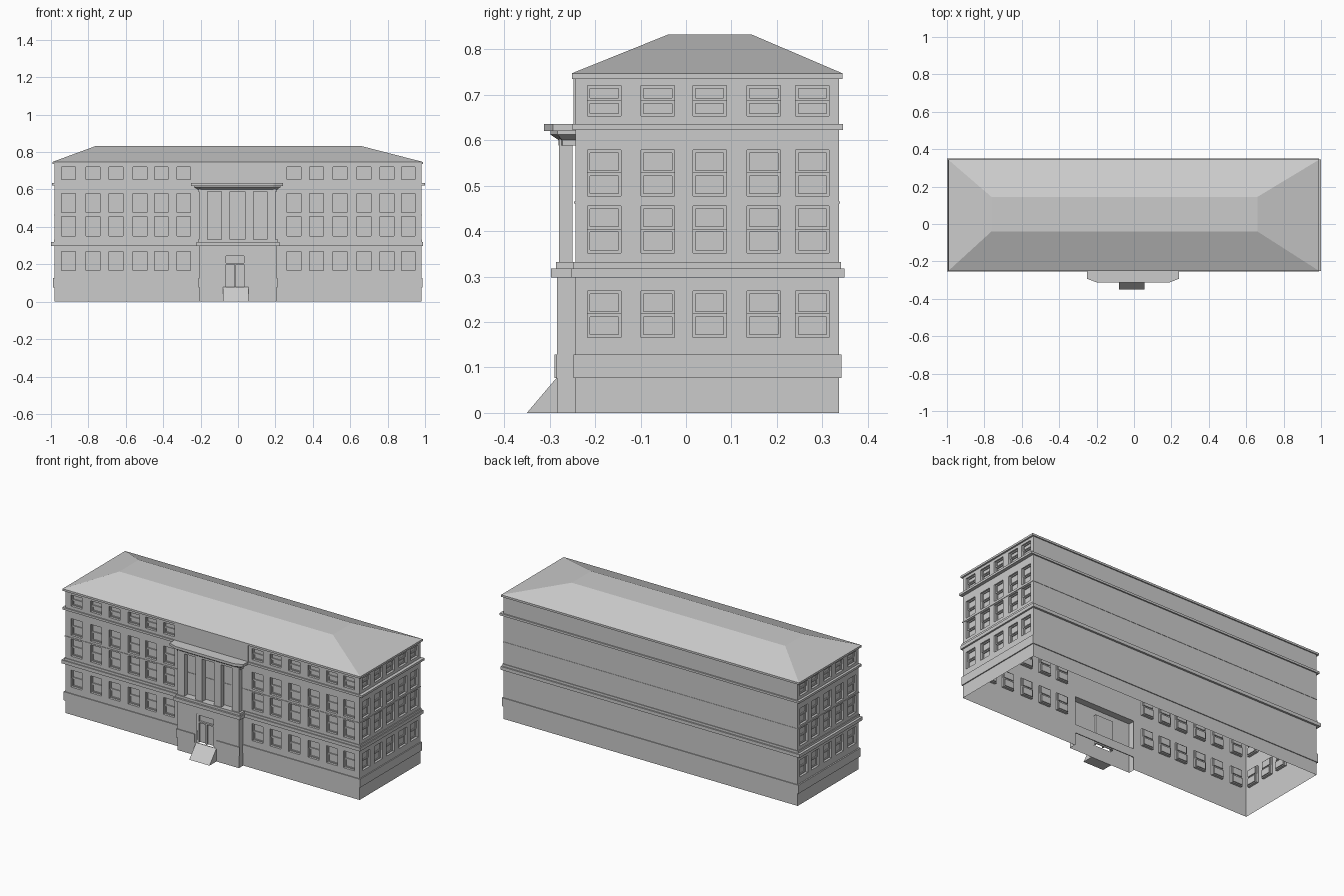
import bpy, bmesh
from mathutils import Vector

if "Cube" in bpy.data.objects:
    bpy.data.objects.remove(bpy.data.objects["Cube"])

X0, X1, Y0, Y1 = -0.98, 0.98, -0.243, 0.337   # wall planes
TOP = 0.74


def finish(name, bm, recalc=True):
    bmesh.ops.remove_doubles(bm, verts=bm.verts, dist=1e-5)
    if recalc:
        bmesh.ops.recalc_face_normals(bm, faces=bm.faces)
    me = bpy.data.meshes.new(name)
    bm.to_mesh(me)
    bm.free()
    ob = bpy.data.objects.new(name, me)
    bpy.context.collection.objects.link(ob)
    return ob


def add_box(bm, a, b, skip_back=False):
    """Axis box between corners a and b"""
    vs = [bm.verts.new((x, y, z)) for z in (a[2], b[2])
          for x, y in ((a[0], a[1]), (b[0], a[1]), (b[0], b[1]), (a[0], b[1]))]
    faces = [(3, 2, 1, 0), (4, 5, 6, 7), (0, 1, 5, 4), (1, 2, 6, 5), (3, 0, 4, 7)]
    if not skip_back:
        faces.append((2, 3, 7, 6))
    for f in faces:
        bm.faces.new([vs[i] for i in f])


def box(name, a, b):
    bm = bmesh.new()
    add_box(bm, a, b)
    return finish(name, bm)


def prism(name, pts, z0, z1, pts_low=None):
    """Vertical prism, optionally with a different lower outline"""
    bm = bmesh.new()
    lo = [bm.verts.new((x, y, z0)) for x, y in (pts_low or pts)]
    hi = [bm.verts.new((x, y, z1)) for x, y in pts]
    n = len(pts)
    bm.faces.new(lo[::-1])
    bm.faces.new(hi)
    for i in range(n):
        j = (i + 1) % n
        bm.faces.new((lo[i], lo[j], hi[j], hi[i]))
    return finish(name, bm)


def ring(name, x0, x1, y0, y1, z0, z1):
    """Moulding that runs around the outside of the walls"""
    def loop(a, b, c, d, z):
        return [bm.verts.new(p) for p in ((a, c, z), (b, c, z), (b, d, z), (a, d, z))]
    bm = bmesh.new()
    loops = [loop(x0, x1, y0, y1, z0), loop(x0, x1, y0, y1, z1),
             loop(X0, X1, Y0, Y1, z1), loop(X0, X1, Y0, Y1, z0)]
    for k in range(4):
        p, q = loops[k], loops[(k + 1) % 4]
        for i in range(4):
            j = (i + 1) % 4
            bm.faces.new((p[i], p[j], q[j], q[i]))
    return finish(name, bm)


def wall(name, origin, u_dir, width, height, windows=(), openings=()):
    """Single-skin wall with sash windows recessed into it"""
    o, ud, zd = Vector(origin), Vector(u_dir), Vector((0, 0, 1))
    out = ud.cross(zd)
    bm = bmesh.new()

    def quad(*pts):
        bm.faces.new([bm.verts.new(o + ud * u + out * d + zd * z) for u, d, z in pts])

    def flat(u0, u1, z0, z1, d):
        quad((u0, d, z0), (u1, d, z0), (u1, d, z1), (u0, d, z1))

    def reveal(u0, u1, z0, z1, d0, d1):
        quad((u0, d0, z0), (u1, d0, z0), (u1, d1, z0), (u0, d1, z0))
        quad((u1, d0, z0), (u1, d0, z1), (u1, d1, z1), (u1, d1, z0))
        quad((u1, d0, z1), (u0, d0, z1), (u0, d1, z1), (u1, d1, z1))
        quad((u0, d0, z1), (u0, d0, z0), (u0, d1, z0), (u0, d1, z1))

    holes = list(windows) + list(openings)
    us = sorted({0, width, *[h[0] for h in holes], *[h[1] for h in holes]})
    zs = sorted({0, height, *[h[2] for h in holes], *[h[3] for h in holes]})
    for u0, u1 in zip(us, us[1:]):
        for z0, z1 in zip(zs, zs[1:]):
            cu, cz = (u0 + u1) / 2, (z0 + z1) / 2
            if not any(h[0] < cu < h[1] and h[2] < cz < h[3] for h in holes):
                flat(u0, u1, z0, z1, 0)
    t = 0.006
    for u0, u1, z0, z1 in windows:
        reveal(u0, u1, z0, z1, 0, -0.01)
        zm = (z0 + z1) / 2
        # upper sash sits slightly in front of the lower sash
        for a, b, d in ((z0, zm, -0.014), (zm, z1, -0.010)):
            reveal(u0, u1, a, b, -0.01, d)
            flat(u0, u1, a, a + t, d)
            flat(u0, u1, b - t, b, d)
            flat(u0, u0 + t, a + t, b - t, d)
            flat(u1 - t, u1, a + t, b - t, d)
            reveal(u0 + t, u1 - t, a + t, b - t, d, d - 0.006)
            flat(u0 + t, u1 - t, a + t, b - t, d - 0.006)
    return finish(name, bm, recalc=False)


# Walls with four rows of windows
rows = [(0.166, 0.268), (0.352, 0.455), (0.477, 0.578), (0.653, 0.72)]
front_x = [-0.906, -0.775, -0.652, -0.524, -0.41, -0.29,
           0.30, 0.42, 0.545, 0.674, 0.797, 0.91]
side_y = [-0.18, -0.062, 0.052, 0.171, 0.278]
w = 0.037
front_w = [(x - X0 - w, x - X0 + w, a, b) for x in front_x for a, b in rows]
right_w = [(y - Y0 - w, y - Y0 + w, a, b) for y in side_y for a, b in rows]
left_w = [(Y1 - y - w, Y1 - y + w, a, b) for y in side_y for a, b in rows]
wall("front_wall", (X0, Y0, 0), (1, 0, 0), X1 - X0, TOP, front_w,
     [(-0.2 - X0, 0.2 - X0, 0, 0.298)])
wall("right_wall", (X1, Y0, 0), (0, 1, 0), Y1 - Y0, TOP, right_w)
wall("back_wall", (X1, Y1, 0), (-1, 0, 0), X1 - X0, TOP)
wall("left_wall", (X0, Y1, 0), (0, -1, 0), Y1 - Y0, TOP, left_w)

# Mouldings around the building
ring("plinth_band", -0.988, 0.986, -0.248, 0.342, 0.077, 0.128)
ring("lower_cornice", -1.0, 0.99, -0.253, 0.349, 0.298, 0.318)
ring("lower_cornice_cap", -0.985, 0.985, -0.247, 0.341, 0.318, 0.332)
ring("storey_line", -0.983, 0.983, -0.246, 0.339, 0.461, 0.465)
ring("upper_cornice", -0.995, 1.0, -0.25, 0.345, 0.622, 0.635)
ring("eave", -0.993, 0.99, -0.251, 0.344, 0.735, 0.747)

# Hipped roof with a flat top
bm = bmesh.new()
lo = [bm.verts.new((x, y, 0.747)) for x, y in
      ((-0.993, -0.251), (0.99, -0.251), (0.99, 0.344), (-0.993, 0.344))]
hi = [bm.verts.new((x, y, 0.832)) for x, y in
      ((-0.762, -0.04), (0.66, -0.04), (0.66, 0.145), (-0.762, 0.145))]
bm.faces.new(hi)
for i in range(4):
    j = (i + 1) % 4
    bm.faces.new((lo[i], lo[j], hi[j], hi[i]))
finish("roof", bm, recalc=False)

# Entrance block: front with door opening, two cheeks and a top
PF = -0.284
DX0, DX1, DZ0, DZ1 = -0.075, 0.043, 0.08, 0.255
wall("entrance_front", (-0.205, PF, 0), (1, 0, 0), 0.41, 0.298,
     openings=[(DX0 + 0.205, DX1 + 0.205, DZ0, DZ1)])
wall("entrance_left_cheek", (-0.205, Y0, 0), (0, -1, 0), Y0 - PF, 0.298)
wall("entrance_right_cheek", (0.205, PF, 0), (0, 1, 0), Y0 - PF, 0.298)
box("entrance_ledge", (-0.222, -0.297, 0.298), (0.222, Y0, 0.318))
box("column_base", (-0.215, -0.286, 0.318), (0.215, Y0, 0.332))
for name, a, b in (("left", -0.211, DX0 - 0.012), ("right", DX1 + 0.012, 0.211)):
    box("entrance_band_" + name, (a, -0.289, 0.077), (b, PF, 0.128))

# Door with double leaves and a transom
bm = bmesh.new()
add_box(bm, (DX0, PF + 0.016, DZ0), (DX1, PF + 0.022, DZ1))
mid = (DX0 + DX1) / 2
for a, b, z0, z1 in ((DX0, DX0 + 0.01, DZ0, DZ1), (DX1 - 0.01, DX1, DZ0, DZ1),
                     (mid - 0.004, mid + 0.004, DZ0, 0.2),
                     (DX0, DX1, 0.2, 0.208), (DX0, DX1, DZ1 - 0.01, DZ1)):
    add_box(bm, (a, PF + 0.004, z0), (b, PF + 0.016, z1))
finish("door", bm)

# Sloped entry ramp
bm = bmesh.new()
ends = [[bm.verts.new((x, y, z)) for y, z in ((-0.35, 0), (PF, 0), (PF, 0.078))]
        for x in (-0.08, 0.055)]
bm.faces.new(ends[0])
bm.faces.new(ends[1][::-1])
for i in range(3):
    j = (i + 1) % 3
    bm.faces.new((ends[0][i], ends[0][j], ends[1][j], ends[1][i]))
finish("ramp", bm)

# Square columns
for i, x in enumerate((-0.185, -0.066, 0.06, 0.178)):
    box(f"column_{i + 1}", (x - 0.023, -0.279, 0.332), (x + 0.023, -0.25, 0.602))

# Portico canopy with splayed corners
outer = [(-0.25, Y0), (-0.25, -0.293), (-0.2, -0.312), (0.19, -0.312),
         (0.24, -0.293), (0.24, Y0)]
inner = [(-0.215, Y0), (-0.215, -0.272), (-0.19, -0.28), (0.18, -0.28),
         (0.208, -0.272), (0.208, Y0)]
middle = [(-0.235, Y0), (-0.235, -0.283), (-0.197, -0.298), (0.187, -0.298),
          (0.226, -0.283), (0.226, Y0)]
prism("entablature", inner, 0.588, 0.6)
prism("canopy_soffit", middle, 0.6, 0.612, inner)
prism("canopy_bed", middle, 0.612, 0.62)
prism("canopy", outer, 0.62, 0.636)

# Plain panel above the canopy
box("attic_panel", (-0.25, -0.247, 0.636), (0.24, Y0, 0.735))
